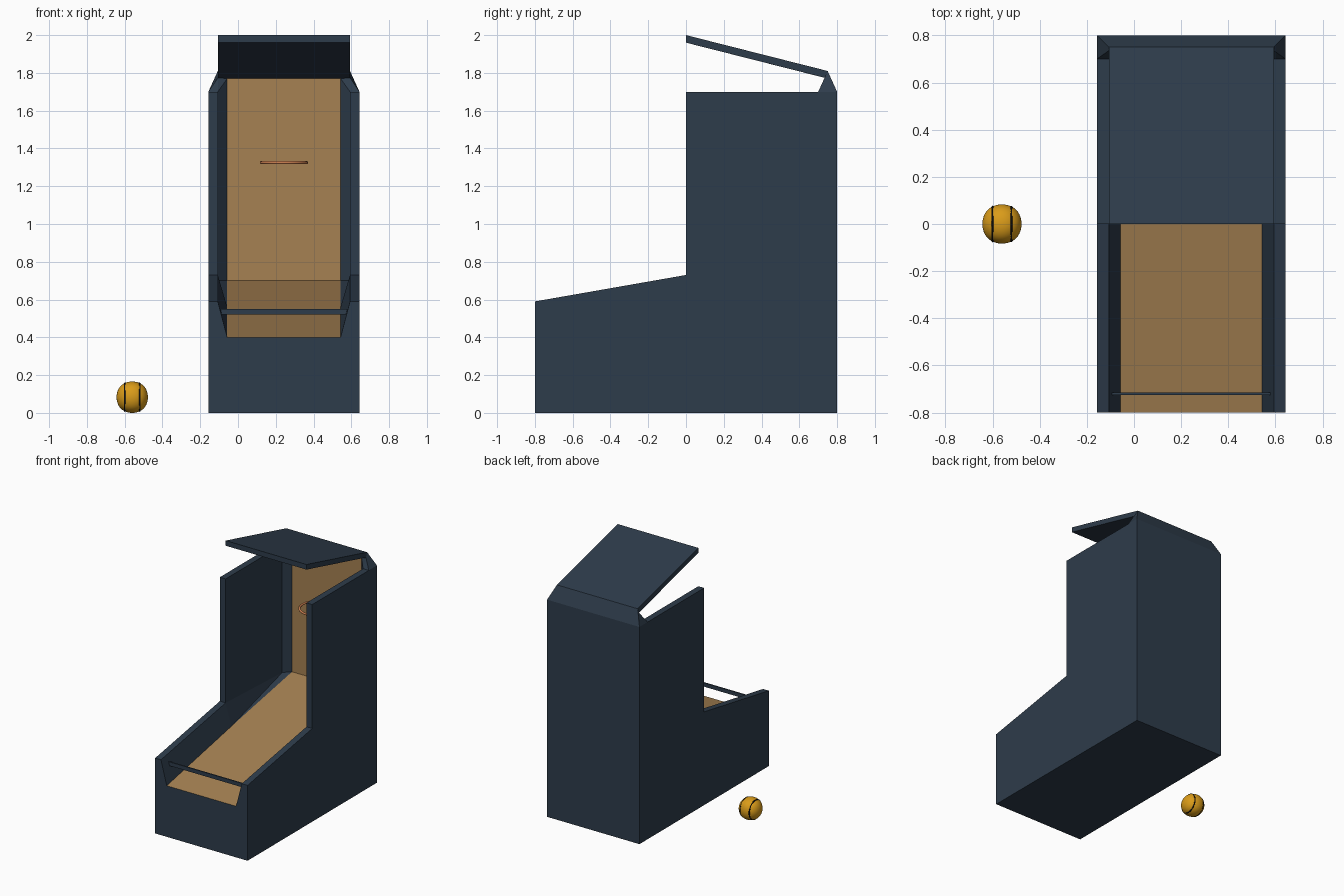
import bpy, bmesh
from math import pi
from mathutils import Vector

if "Cube" in bpy.data.objects:
    bpy.data.objects.remove(bpy.data.objects["Cube"])

CX = 0.243  # cabinet centre line


def material(name, rgb):
    m = bpy.data.materials.new(name)
    m.diffuse_color = (*rgb, 1)
    m.use_nodes = True
    m.node_tree.nodes["Principled BSDF"].inputs["Base Color"].default_value = m.diffuse_color
    return m


slate = material("slate", (0.027, 0.045, 0.07))
wood = material("wood", (0.38, 0.22, 0.085))
orange = material("orange", (0.7, 0.33, 0.01))
copper = material("copper", (0.6, 0.21, 0.08))
black = material("black", (0.005, 0.005, 0.005))

# Cabinet: right-half corner points (distance from centre line, y, z)
P = {
    "A": (.40, -.8, 0), "B": (.40, -.8, .59), "C": (.35, -.8, .59), "D": (.30, -.8, .40),
    "E": (.40, 0, .73), "F": (.40, 0, 1.70), "G": (.35, 0, 1.70), "H": (.35, 0, .73),
    "I": (.30, 0, .56), "J": (.40, .8, 0), "K": (.40, .8, 1.70), "L": (.35, .70, 1.70),
    "M": (.35, .70, .70), "N": (.30, .75, .70), "O": (.40, .70, 1.70), "P": (.35, .75, 1.81),
    "Q": (.35, .735, 1.774), "R": (.30, .75, 1.77), "S": (.35, 0, 2.0), "T": (.35, 0, 1.96),
}
# faces on each side, and faces spanning the full width
SIDES = ["AJKOFEB", "BEHC", "CHID", "EFGH", "FOLG", "GLMH", "HMI", "MNI",
         "LMNR", "OKPQ", "OQL", "LQR", "PSTQ"]
SPANS = ["ABCD", "AJ", "JK", "KP", "PS", "ST", "TQR"]
WOODEN = ["DI", "IN", "NR"]

bm = bmesh.new()
right = {k: bm.verts.new(p) for k, p in P.items()}
left = {k: bm.verts.new((-p[0], p[1], p[2])) for k, p in P.items()}
for f in SIDES:
    bm.faces.new([right[k] for k in f])
    bm.faces.new([left[k] for k in reversed(f)])
for f in SPANS + WOODEN:
    face = bm.faces.new([right[k] for k in f] + [left[k] for k in reversed(f)])
    face.material_index = int(f in WOODEN)
bmesh.ops.recalc_face_normals(bm, faces=bm.faces)
mesh = bpy.data.meshes.new("cabinet")
bm.to_mesh(mesh)
bm.free()
mesh.materials.append(slate)
mesh.materials.append(wood)
cabinet = bpy.data.objects.new("cabinet", mesh)
cabinet.location.x = CX
bpy.context.collection.objects.link(cabinet)


def finish(name, mat, smooth=False):
    ob = bpy.context.object
    ob.name = name
    ob.data.materials.append(mat)
    if smooth:
        bpy.ops.object.shade_smooth()
    return ob


# Bar across the front of the ramp
bpy.ops.mesh.primitive_cube_add(size=1, location=(CX, -.72, .535))
finish("front_bar", slate).scale = (.68, .01, .03)

# Hoop against the backboard
bpy.ops.mesh.primitive_torus_add(location=(CX, .622, 1.325), major_radius=.12, minor_radius=.008,
                                 major_segments=32, minor_segments=10)
finish("hoop", copper, True)

# Ball: subdivided cube, slightly boxy
R = .083
ball_at = Vector((-.56, 0, R))
bpy.ops.mesh.primitive_cube_add(size=2 * R / .84, location=ball_at)
ball = finish("ball", orange, True)
sub = ball.modifiers.new("round", 'SUBSURF')
sub.levels = sub.render_levels = 4

# Ball seams
for s in (-1, 1):
    bpy.ops.mesh.primitive_torus_add(location=ball_at + Vector((s * .039, 0, 0)), rotation=(0, pi / 2, 0),
                                     major_radius=.0725, minor_radius=.005,
                                     major_segments=32, minor_segments=8)
    finish("ball_seam", black, True)
